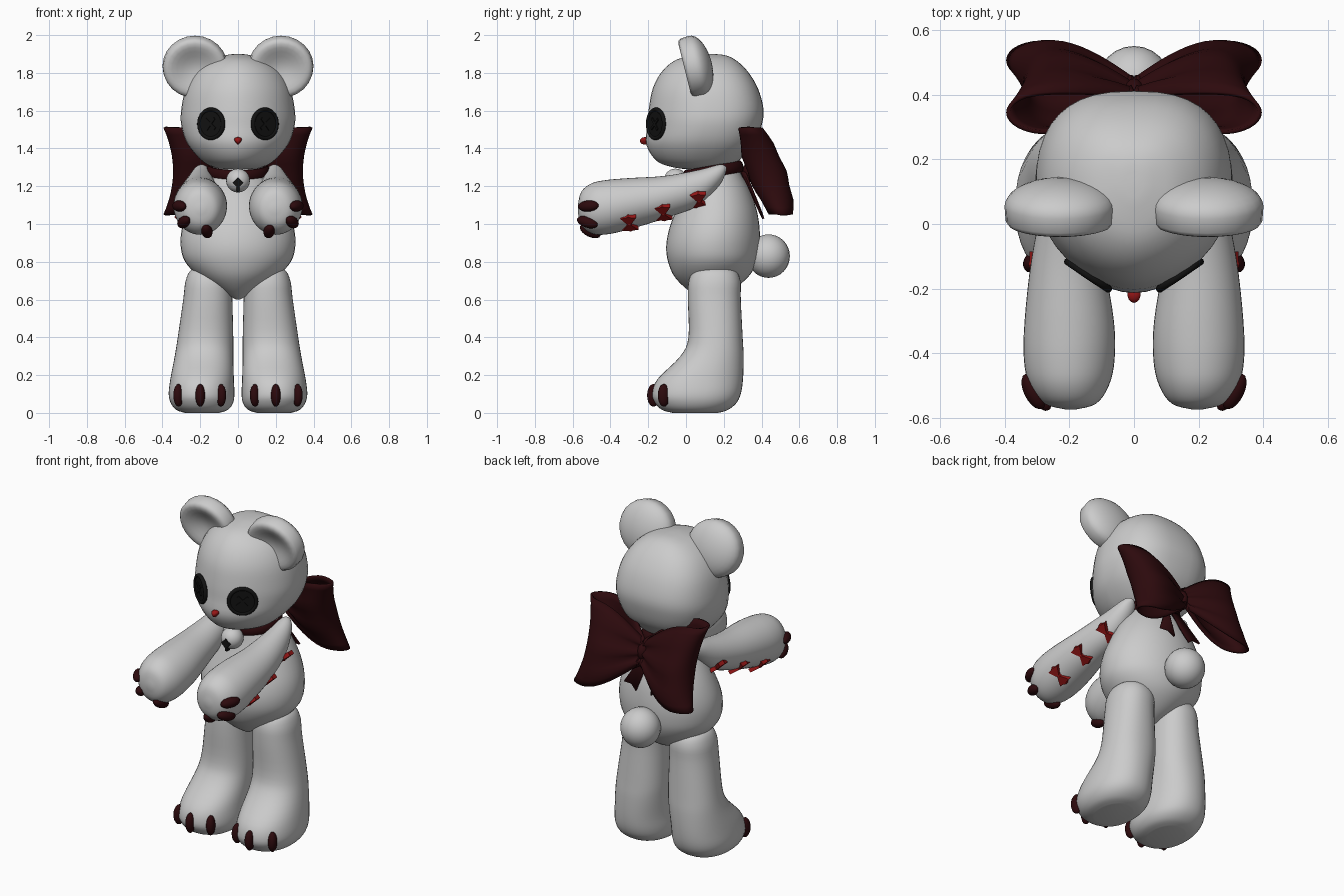
import bpy, bmesh
from math import sin, cos, pi, radians, sqrt
from mathutils import Matrix, Vector

if "Cube" in bpy.data.objects:
    bpy.data.objects.remove(bpy.data.objects["Cube"])

DARK_RED, RED, BLACK = (0.026, 0.003, 0.004), (0.3, 0.008, 0.008), (0.006, 0.006, 0.006)
mats = {}


def finish(name, bm, color=None, mirror=False, thick=0, angle=50):
    """Turn a bmesh into an object, optionally coloured, thickened and mirrored in x."""
    bmesh.ops.recalc_face_normals(bm, faces=bm.faces)
    me = bpy.data.meshes.new(name)
    bm.to_mesh(me)
    bm.free()
    me.polygons.foreach_set("use_smooth", [True] * len(me.polygons))
    me.set_sharp_from_angle(angle=radians(angle))
    ob = bpy.data.objects.new(name, me)
    bpy.context.collection.objects.link(ob)
    if color:
        if color not in mats:
            mats[color] = bpy.data.materials.new("colour")
            mats[color].diffuse_color = (*color, 1)
        me.materials.append(mats[color])
    if thick:
        ob.modifiers.new("thickness", 'SOLIDIFY').thickness = thick
    if mirror:
        m = ob.modifiers.new("mirror", 'MIRROR')
        m.use_mirror_merge = False
    return ob


def surface(bm, f, nu, nv, close_v=False, caps=False):
    """Grid of quads from f(i, j); i always wraps round."""
    rows = [[bm.verts.new(f(i, j)) for i in range(nu)] for j in range(nv)]
    for j in range(nv if close_v else nv - 1):
        a, b = rows[j], rows[(j + 1) % nv]
        for i in range(nu):
            k = (i + 1) % nu
            bm.faces.new((a[i], a[k], b[k], b[i]))
    if caps:
        bm.faces.new(rows[0])
        bm.faces.new(rows[-1])


def spline(rows, n=4):
    """Catmull-Rom refinement of a list of section rows."""
    out = []
    for k in range(len(rows) - 1):
        p = [Vector(rows[min(max(k + d, 0), len(rows) - 1)]) for d in (-1, 0, 1, 2)]
        for s in range(n):
            t = s / n
            out.append(0.5 * (2 * p[1] + (p[2] - p[0]) * t
                              + (2 * p[0] - 5 * p[1] + 4 * p[2] - p[3]) * t * t
                              + (3 * p[1] - p[0] - 3 * p[2] + p[3]) * t ** 3))
    return out + [Vector(rows[-1])]


def loft(name, rows, along_y=False, p_lo=2.0, p_hi=2.0, mirror=False, nu=40):
    """Rows are (position, x centre, half width, low, high)."""
    pos = spline([(r[0], r[1], r[2]) for r in rows])
    ext = spline([(r[3], r[4], 0) for r in rows])

    def f(i, j):
        s, cx, hw = pos[j]
        lo, hi, _ = ext[j]
        a = 2 * pi * i / nu
        c, d = cos(a), sin(a)
        p = p_lo if d < 0 else p_hi
        x = cx + hw * (abs(c) ** (2 / p)) * (1 if c > 0 else -1)
        y = (lo + hi) / 2 + (hi - lo) / 2 * (abs(d) ** (2 / p)) * (1 if d > 0 else -1)
        return (x, s, y) if along_y else (x, y, s)
    bm = bmesh.new()
    surface(bm, f, nu, len(pos), caps=True)
    return finish(name, bm, mirror=mirror, angle=70)


def place(loc, scale=(1, 1, 1), rot=Matrix()):
    return Matrix.Translation(loc) @ rot @ Matrix.Diagonal((*scale, 1))


def ball(name, loc, scale, rot=Matrix(), color=None, mirror=False, seg=24):
    bm = bmesh.new()
    bmesh.ops.create_uvsphere(bm, u_segments=seg, v_segments=seg * 2 // 3, radius=1,
                              matrix=place(loc, scale, rot))
    return finish(name, bm, color, mirror)


# Head, body, legs and arms
loft("head", [(1.285, 0, .03, .08, .16), (1.295, 0, .11, -.04, .22), (1.33, 0, .185, -.15, .275),
              (1.42, 0, .265, -.21, .36), (1.52, 0, .30, -.205, .40), (1.61, 0, .30, -.197, .41),
              (1.72, 0, .275, -.175, .38), (1.81, 0, .22, -.125, .325), (1.87, 0, .14, -.05, .26),
              (1.895, 0, .06, .05, .2), (1.90, 0, .01, .11, .13)], p_lo=1.85, p_hi=2.6)
loft("body", [(.60, 0, .01, .09, .12), (.65, 0, .1, .01, .24), (.72, 0, .205, -.06, .33),
              (.80, 0, .28, -.095, .375), (.88, 0, .303, -.105, .39), (.97, 0, .298, -.09, .39),
              (1.07, 0, .265, -.055, .375), (1.17, 0, .215, -.02, .34), (1.27, 0, .15, .0, .29),
              (1.34, 0, .12, .02, .26)])
loft("leg", [(0, .19, .09, -.07, .17), (.015, .19, .135, -.125, .22), (.05, .191, .164, -.163, .265),
             (.10, .193, .174, -.18, .29), (.18, .19, .168, -.15, .302), (.30, .18, .155, -.03, .305),
             (.40, .172, .147, .013, .3), (.60, .16, .13, .01, .29), (.70, .155, .122, .015, .288),
             (.76, .15, .095, .05, .255), (.78, .15, .02, .14, .17)], p_lo=2.2, p_hi=2.2, mirror=True)
loft("arm", [(.215, .19, .01, 1.285, 1.30), (.18, .193, .045, 1.21, 1.315), (.07, .2, .08, 1.10, 1.287),
             (-.11, .205, .112, 1.03, 1.255), (-.30, .2, .138, .972, 1.243), (-.42, .2, .14, .945, 1.233),
             (-.50, .2, .122, .95, 1.215), (-.555, .197, .08, .995, 1.17),
             (-.573, .195, .015, 1.065, 1.095)], along_y=True, mirror=True)
ball("tail", (0, .437, .83), (.113, .113, .115))

# Ears: flattened balls with a shallow cupped front
bm = bmesh.new()
bmesh.ops.create_uvsphere(bm, u_segments=24, v_segments=16, radius=1, matrix=Matrix.Rotation(pi / 2, 4, 'X'))
for v in bm.verts:
    if v.co.y < 0:
        r2 = min(1, v.co.x ** 2 + v.co.z ** 2)
        v.co.y = -0.35 - 1.1 * r2 * sqrt(1 - r2) if r2 < .98 else 0
bm.transform(place((.228, .055, 1.836), (.172, .083, .165), Matrix.Rotation(radians(14), 4, 'X')))
finish("ear", bm, mirror=True, angle=80)


# Button eyes: disc, raised rim and crossed thread
def torus(bm, mat, r, tube, tall, nu=36, nv=10):
    def f(i, j):
        a, b = 2 * pi * i / nu, 2 * pi * j / nv
        q = r + tube * cos(b)
        return mat @ Vector((q * cos(a), q * sin(a), tall * sin(b)))
    surface(bm, f, nu, nv, close_v=True)


bm = bmesh.new()
face = place((.134, -.147, 1.53), rot=Matrix.Rotation(radians(34), 4, 'Z') @ Matrix.Rotation(pi / 2, 4, 'X'))
bmesh.ops.create_cone(bm, cap_ends=True, segments=36, radius1=.08, radius2=.076, depth=.04, matrix=face)
torus(bm, face @ Matrix.Translation((0, 0, .014)), .076, .011, .012)
for turn in (40, 130):
    bmesh.ops.create_cube(bm, size=1, matrix=face @ place((0, 0, .021), (.08, .014, .01),
                                                          Matrix.Rotation(radians(turn), 4, 'Z')))
finish("button_eye", bm, BLACK, mirror=True)

# Nose: small rounded wedge pointing down
bm = bmesh.new()
bmesh.ops.create_uvsphere(bm, u_segments=14, v_segments=10, radius=1)
for v in bm.verts:
    v.co.x *= 0.65 + 0.4 * v.co.z
bm.transform(place((0, -.217, 1.44), (.028, .027, .02)))
finish("nose", bm, RED)

# Claws on feet and paws
for x, y in ((.315, -.117), (.2, -.172), (.09, -.134)):
    ball("foot_claw", (x, y, .093), (.026, .034, .06), Matrix.Rotation((x - .2) * 4, 4, 'Z'),
         DARK_RED, True, 16)
for x, y, z in ((.31, -.517, 1.095), (.287, -.522, 1.01), (.165, -.507, .962)):
    out = Vector((x - .2, 0, z - 1.08)).normalized()
    aim = (Vector((0, -1, 0)) - out * .5).to_track_quat('Z', 'Y').to_matrix().to_4x4()
    ball("paw_claw", (x, y, z), (.03, .03, .06), aim, DARK_RED, True, 16)

# Collar and bell
bm = bmesh.new()
torus(bm, place((0, .145, 1.28), (1, .97, 1), Matrix.Rotation(radians(10), 4, 'X')), .15, .016, .032)
finish("collar", bm, DARK_RED)
ball("bell", (0, -.055, 1.23), (.063, .063, .063))
bm = bmesh.new()
bmesh.ops.create_cone(bm, cap_ends=True, segments=4, radius1=.03, radius2=.03, depth=.03,
                      matrix=place((0, -.106, 1.218), rot=Matrix.Rotation(pi / 2, 4, 'X')))
bmesh.ops.create_cube(bm, size=1, matrix=place((0, -.1, 1.19), (.014, .03, .04)))
finish("bell_opening", bm, BLACK)


# Large back bow: teardrop loops flaring outwards, leaning forward at the top, bulging mid-height
def bow_loop(i, j, nu=40, nv=13):
    a, v = 2 * pi * i / nu, 2 * j / (nv - 1) - 1
    u = (1 - cos(a)) / 2
    z = v * (.065 + .165 * sin(min(1, u * 1.25) * pi / 2))
    x = .395 * u * (1 - .13 * (1 - v * v) * u)
    fat = .085 + .05 * (1 - v * v)
    fold = .012 * cos(v * 9) * (1 - u)
    y = .425 + fat * sin(a) * sin(a / 2) - .35 * z + fold
    return (x, y, 1.28 + z)


bm = bmesh.new()
surface(bm, bow_loop, 40, 13)
finish("bow_loop", bm, DARK_RED, True, .012, 80)
ball("bow_knot", (0, .375, 1.28), (.04, .075, .065), color=DARK_RED)
bm = bmesh.new()
bm.faces.new([bm.verts.new(p) for p in ((0, .29, 1.29), (.03, .32, 1.27), (.14, .40, 1.06),
                                        (.085, .405, 1.06), (.05, .415, 1.03))])
finish("bow_tail", bm, DARK_RED, True, .012)

# Little bows along the outside of the arms
for y, cx, cz, r in ((-.30, .2, 1.108, .137), (-.12, .205, 1.143, .112), (.07, .2, 1.193, .09)):
    th = radians(-50)
    out, tan, fwd = Vector((cos(th), 0, sin(th))), Vector((-sin(th), 0, cos(th))), Vector((0, 1, 0))
    mat = Matrix((fwd, tan, out)).transposed().to_4x4()
    mat = Matrix.Translation(Vector((cx, y, cz)) + out * r) @ mat @ Matrix.Rotation(.12, 4, 'Z')
    bm = bmesh.new()
    for s in (1, -1):
        outline = [(-.008, 0), (.008, 0), (.042, .05), (.015, .052), (0, .06), (-.015, .052), (-.042, .05)]
        f = bm.faces.new([bm.verts.new((px, s * py, -.012 - .1 * py)) for px, py in outline])
        top = bmesh.ops.extrude_face_region(bm, geom=[f])["geom"]
        bmesh.ops.translate(bm, vec=(0, 0, .024), verts=[g for g in top if isinstance(g, bmesh.types.BMVert)])
    bmesh.ops.create_uvsphere(bm, u_segments=10, v_segments=8, radius=.014)
    bm.transform(mat)
    finish("arm_bow", bm, RED, True, angle=30)

for m in bpy.data.materials:
    if m.users and not m.is_grease_pencil:
        m.use_nodes = True
        m.node_tree.nodes["Principled BSDF"].inputs["Base Color"].default_value = m.diffuse_color
